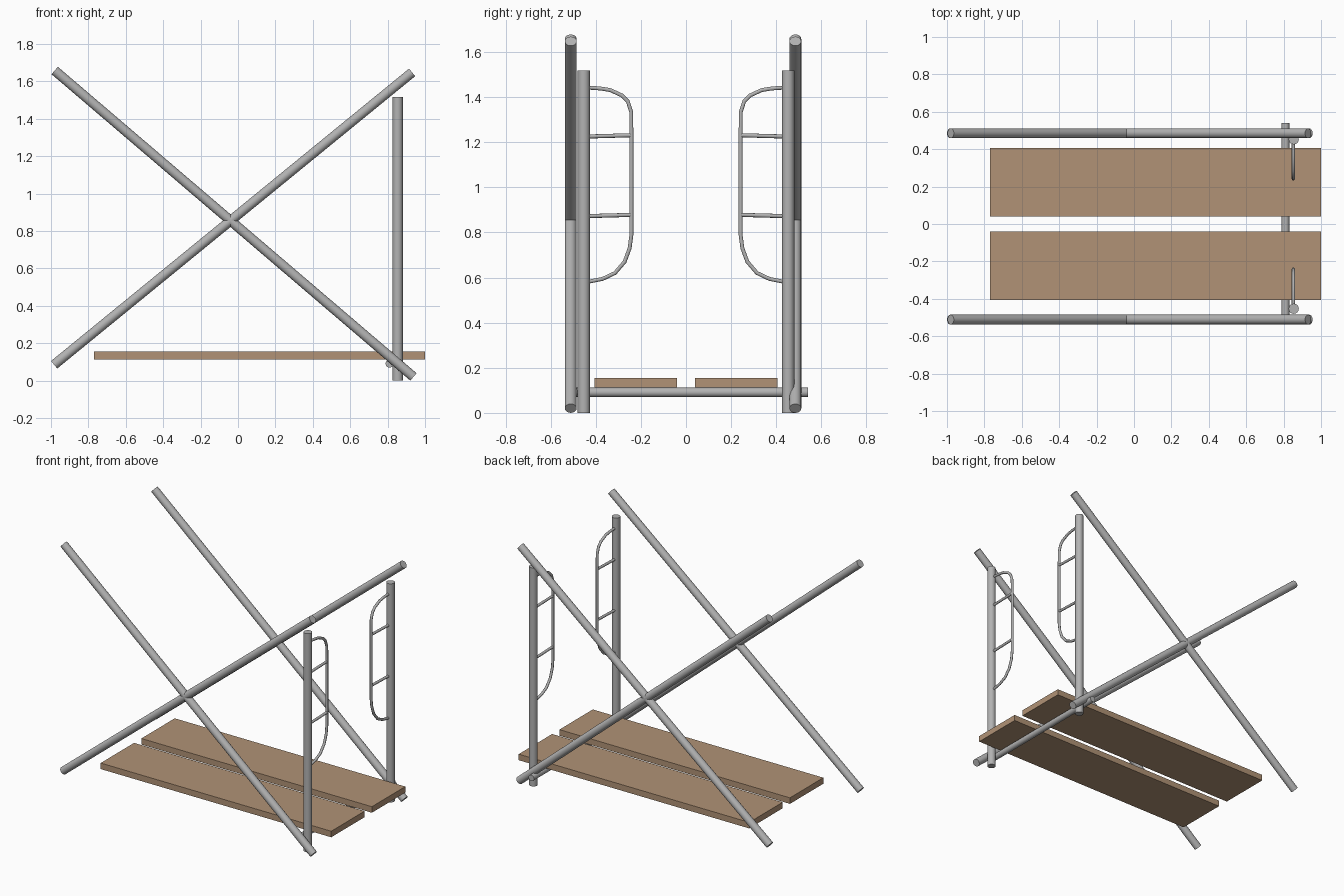
import bpy, math
from mathutils import Vector

if "Cube" in bpy.data.objects:
    bpy.data.objects.remove(bpy.data.objects["Cube"])


def material(name, rgb):
    m = bpy.data.materials.new(name)
    m.diffuse_color = (*rgb, 1)
    m.use_nodes = True
    m.node_tree.nodes["Principled BSDF"].inputs["Base Color"].default_value = m.diffuse_color
    return m


STEEL = material("steel grey", (0.45, 0.45, 0.45))
WOOD = material("plank wood", (0.44, 0.29, 0.18))


def smooth(ob):
    bpy.ops.object.select_all(action='DESELECT')
    ob.select_set(True)
    bpy.context.view_layer.objects.active = ob
    bpy.ops.object.shade_smooth_by_angle(angle=math.radians(40))


def pipe(name, a, b, r, sides=24):
    """Solid capped cylinder between two points."""
    a, b = Vector(a), Vector(b)
    d = b - a
    bpy.ops.mesh.primitive_cylinder_add(vertices=sides, radius=r, depth=d.length,
                                        location=(a + b) / 2)
    ob = bpy.context.object
    ob.rotation_euler = d.to_track_quat('Z', 'Y').to_euler()
    ob.name = name
    ob.data.materials.append(STEEL)
    smooth(ob)
    return ob


def bent_tube(name, pts, r):
    """Round tube swept along a poly path."""
    cu = bpy.data.curves.new(name, 'CURVE')
    cu.dimensions = '3D'
    cu.bevel_depth = r
    cu.bevel_resolution = 3
    cu.use_fill_caps = True
    sp = cu.splines.new('POLY')
    sp.points.add(len(pts) - 1)
    for p, co in zip(sp.points, pts):
        p.co = (*co, 1)
    cu.materials.append(STEEL)
    ob = bpy.data.objects.new(name, cu)
    bpy.context.collection.objects.link(ob)
    bpy.ops.object.select_all(action='DESELECT')
    ob.select_set(True)
    bpy.context.view_layer.objects.active = ob
    bpy.ops.object.convert(target='MESH')
    smooth(bpy.context.object)


def plank(name, y):
    bpy.ops.mesh.primitive_cube_add(size=1, location=(0.115, y, 0.134))
    ob = bpy.context.object
    ob.name = name
    ob.scale = (1.77, 0.366, 0.042)
    ob.data.materials.append(WOOD)


PX = 0.854          # post x
# distance in from the centre line, and height, of the ladder loop
LOOP = [(0.45, 1.442), (0.41, 1.441), (0.37, 1.437), (0.335, 1.431), (0.285, 1.408),
        (0.258, 1.381), (0.243, 1.335), (0.242, 1.22), (0.242, 0.79), (0.25, 0.73),
        (0.272, 0.67), (0.315, 0.62), (0.37, 0.594), (0.43, 0.582), (0.45, 0.581)]

for s, side, brace_y in ((-1, "front", -0.511), (1, "back", 0.485)):
    # Crossing diagonal braces
    pipe(f"{side}_rising_brace", (-0.983, brace_y, 0.085), (0.931, brace_y, 1.648), 0.026)
    pipe(f"{side}_falling_brace", (-0.98, brace_y, 1.658), (0.938, brace_y, 0.02), 0.026)
    # Upright post with its climbing loop and rungs
    pipe(f"{side}_post", (PX, s * 0.453, 0), (PX, s * 0.453, 1.517), 0.027)
    bent_tube(f"{side}_ladder_loop", [(PX - 0.002, s * y, z) for y, z in LOOP], 0.009)
    for i, z in enumerate((1.228, 0.875)):
        pipe(f"{side}_rung_{i + 1}", (PX - 0.002, s * 0.45, z - 0.003),
             (PX - 0.002, s * 0.242, z + 0.003), 0.009, 12)
    # Walking plank
    plank(f"{side}_plank", s * 0.223)

# Cross pipe carrying the planks
pipe("cross_pipe", (0.81, -0.487, 0.091), (0.81, 0.54, 0.091), 0.021)
